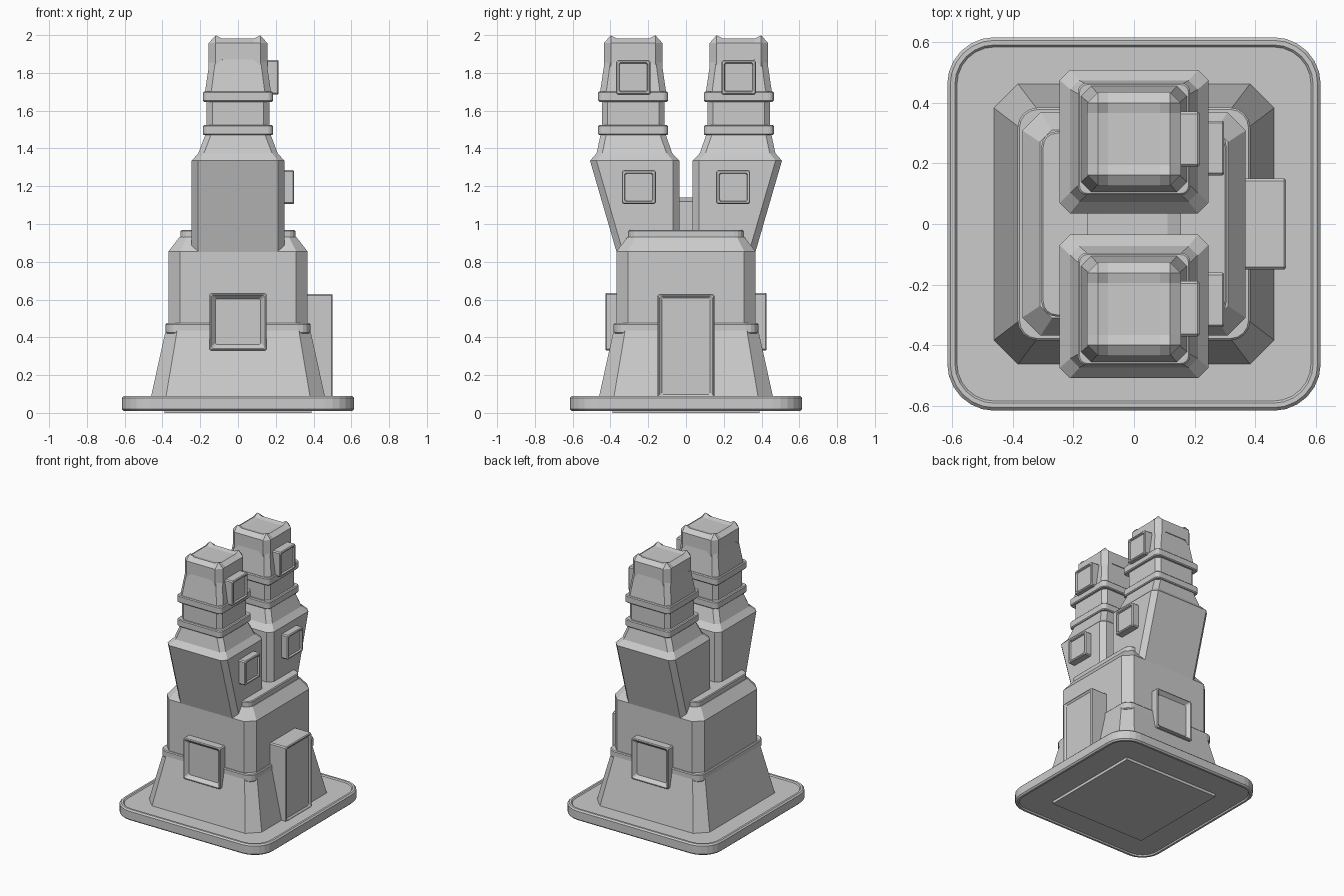
import bpy, bmesh, math

if "Cube" in bpy.data.objects:
    bpy.data.objects.remove(bpy.data.objects["Cube"])


def ring(hx, hy, c, seg=1):
    """Rectangle outline with chamfered (seg=1) or rounded corners."""
    pts = []
    for k, (sx, sy) in enumerate([(1, 1), (-1, 1), (-1, -1), (1, -1)]):
        for i in range(seg + 1):
            a = math.radians(90 * k + 90 * i / seg)
            pts.append((sx * (hx - c) + c * math.cos(a), sy * (hy - c) + c * math.sin(a)))
    return pts


def finish(name, bm):
    bmesh.ops.recalc_face_normals(bm, faces=bm.faces)
    me = bpy.data.meshes.new(name)
    bm.to_mesh(me)
    bm.free()
    ob = bpy.data.objects.new(name, me)
    bpy.context.collection.objects.link(ob)
    return ob


def loft(name, sections, place=lambda u, v, w: (u, v, w)):
    """Skin a list of (outline, height) sections and cap both ends."""
    bm = bmesh.new()
    loops = [[bm.verts.new(place(u, v, w)) for u, v in pts] for pts, w in sections]
    n = len(loops[0])
    for a, b in zip(loops, loops[1:]):
        for i in range(n):
            j = (i + 1) % n
            bm.faces.new((a[i], a[j], b[j], b[i]))
    bm.faces.new(loops[0])
    bm.faces.new(loops[-1])
    return finish(name, bm)


def band(name, h, c, z0, z1, cy=0, hy=None, e=0.006):
    """Slab with rounded corners and softened rims."""
    hy = hy or h
    loft(name, [(ring(h - d, hy - d, c - d, 4), z) for d, z in
                ((e, z0), (0, z0 + e), (0, z1 - e), (e, z1))],
         lambda u, v, w: (u, v + cy, w))


def panel(name, axis, sign, u0, u1, z0, z1, back, front, frame, slope, recess):
    """Box sticking out of a wall, with a recessed face."""
    cu, cz, hu, hz = (u0 + u1) / 2, (z0 + z1) / 2, (u1 - u0) / 2, (z1 - z0) / 2

    def place(u, v, w):
        return (sign * w, cu + u, cz + v) if axis == 'x' else (cu + u, sign * w, cz + v)

    steps = [(0, back), (0, front - 0.006), (0.005, front), (frame, front),
             (frame + slope, front - recess)]
    loft(name, [(ring(hu - d, hz - d, 0.008), w) for d, w in steps], place)


# Ground plate with a raised rim, and its foot
loft("base_plate", [(ring(h, h, h - 0.46, 6), z) for h, z in
     ((0.585, 0.02), (0.59, 0.01), (0.605, 0.01), (0.615, 0.02), (0.615, 0.08),
      (0.605, 0.09), (0.59, 0.09), (0.583, 0.082))])
loft("base_foot", [(ring(0.39, 0.39, 0.002), z) for z in (0, 0.03)])

# Tapered lower storey, belt, upper storey and roof slab


def chamfered(hx, hy, cx):
    return ring(hx, hy, cx)


loft("lower_storey", [(chamfered(0.464, 0.464, 0.08), 0.07), (chamfered(0.38, 0.38, 0.06), 0.45)])
band("belt", 0.383, 0.065, 0.42, 0.475)
loft("upper_storey", [(chamfered(0.368, 0.368, 0.06), 0.44),
                      (chamfered(0.368, 0.368, 0.06), 0.855),
                      (chamfered(0.31, 0.31, 0.04), 0.93)])
band("roof_slab", 0.305, 0.05, 0.92, 0.968)

# Door on the right side, windows front and back
panel("door", 'x', 1, -0.15, 0.15, 0.075, 0.63, 0.3, 0.5, 0.01, 0.012, 0.01)
for s, nm in ((-1, "front_window"), (1, "back_window")):
    panel(nm, 'y', s, -0.152, 0.152, 0.33, 0.635, 0.34, 0.427, 0.01, 0.022, 0.025)

# Bridge between the towers
loft("bridge", [([(-0.155, 0.95), (0.155, 0.95), (0.155, 1.12), (0.11, 1.14),
                  (-0.11, 1.14), (-0.155, 1.12)], y) for y in (-0.1, 0.1)],
     lambda u, v, w: (u, w, v))


def head(name, cy):
    """Tower top: octagonal sides, four peaked corners, dished roof."""
    bm = bmesh.new()
    out = [(0.155, p) for p in (-0.118, -0.085, 0.085, 0.118)]
    sides = []
    for k in range(4):
        ca, sa = round(math.cos(k * math.pi / 2)), round(math.sin(k * math.pi / 2))
        sides += [(x * ca - y * sa, x * sa + y * ca) for x, y in out]
    low = [bm.verts.new((x, y + cy, 1.835 if i % 4 in (0, 3) else 1.87))
           for i, (x, y) in enumerate(sides)]
    top = [bm.verts.new((x, y + cy, 1.958)) for x, y in sides]
    n = len(sides)
    for i in range(n):
        j = (i + 1) % n
        bm.faces.new((low[i], low[j], top[j], top[i]))
    # roof grid
    g = (-0.118, -0.085, 0.085, 0.118)
    v = {}
    for i in range(4):
        for j in range(4):
            ei, ej = i in (0, 3), j in (0, 3)
            z = 1.999 if ei and ej else 1.982 if ei or ej else 1.974
            v[i, j] = bm.verts.new((g[i], g[j] + cy, z))
    for i in range(3):
        for j in range(3):
            bm.faces.new((v[i, j], v[i + 1, j], v[i + 1, j + 1], v[i, j + 1]))
    edge = ([(3, j) for j in range(4)] + [(i, 3) for i in (3, 2, 1, 0)] +
            [(0, j) for j in (3, 2, 1, 0)] + [(i, 0) for i in range(4)])
    for i in range(n):
        j = (i + 1) % n
        quad = [top[i], top[j], v[edge[j]], v[edge[i]]]
        if edge[i] == edge[j]:
            quad.pop()
        bm.faces.new(quad)
    bm.faces.new(low)
    finish(name, bm)


# Twin towers, mirrored front to back
for s, side in ((-1, "front"), (1, "back")):
    # leaning body, shoulders and shaft: half x, inner y, outer y, chamfer, z
    body = [(0.245, 0.035, 0.34, 0.034, 0.75), (0.245, 0.035, 0.37, 0.034, 0.86),
            (0.245, 0.035, 0.508, 0.034, 1.335), (0.21, 0.073, 0.473, 0.03, 1.375),
            (0.172, 0.108, 0.452, 0.03, 1.475)]
    shaft = [(0.166, 0.166, 0.03, 1.46), (0.166, 0.166, 0.03, 1.67),
             (0.176, 0.176, 0.033, 1.69), (0.148, 0.148, 0.03, 1.88)]
    loft(side + "_tower_body",
         [([(u, s * (v + (a + b) / 2)) for u, v in ring(hx, (b - a) / 2, c)], z)
          for hx, a, b, c, z in body])
    loft(side + "_tower_shaft", [(ring(hx, hy, c), z) for hx, hy, c, z in shaft],
         lambda u, v, w: (u, v + s * 0.28, w))
    for z, nm in ((1.47, "lower"), (1.647, "upper")):
        band(side + "_tower_" + nm + "_band", 0.185, 0.03, z, z + 0.054, s * 0.28)
    head(side + "_tower_head", s * 0.28)
    # two windows facing right
    y = s * 0.25
    panel(side + "_tower_window", 'x', 1, y - 0.09, y + 0.09, 1.105, 1.285,
          0.2, 0.297, 0.014, 0.004, 0.012)
    y = s * 0.279
    panel(side + "_tower_top_window", 'x', 1, y - 0.091, y + 0.091, 1.685, 1.868,
          0.12, 0.215, 0.014, 0.004, 0.012)
